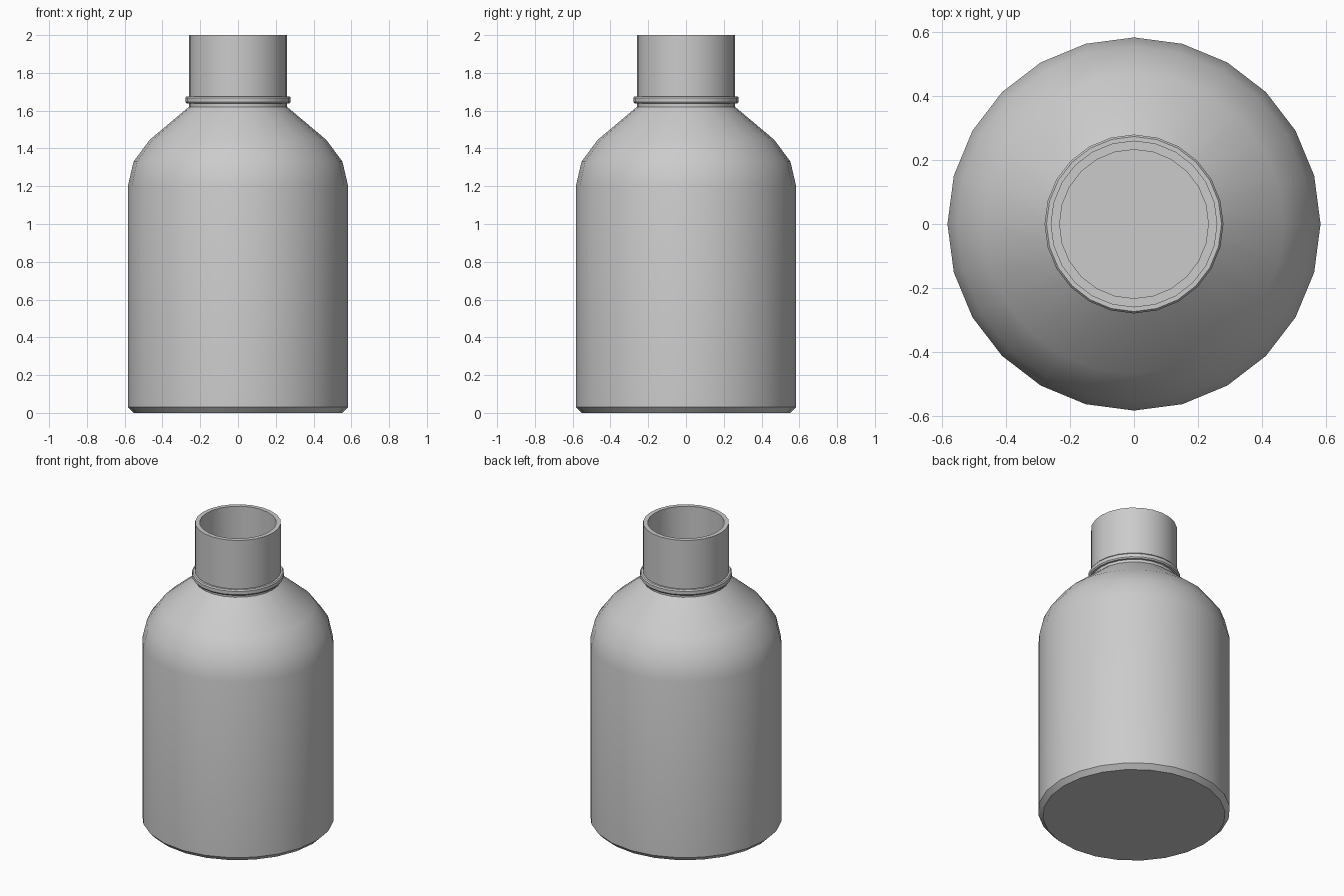
import bpy, bmesh, math

if "Cube" in bpy.data.objects:
    bpy.data.objects.remove(bpy.data.objects["Cube"])

SIDES = 24


def lathe(name, profile, closed=False):
    """Revolve (radius, z) points about z; radius 0 collapses to a pole."""
    bm = bmesh.new()
    verts = [bm.verts.new((r, 0, z)) for r, z in profile]
    edges = [bm.edges.new(p) for p in zip(verts, verts[1:])]
    if closed:
        edges.append(bm.edges.new((verts[-1], verts[0])))
    bmesh.ops.spin(bm, geom=verts + edges, cent=(0, 0, 0), axis=(0, 0, 1),
                   angle=math.tau, steps=SIDES, use_merge=True)
    bmesh.ops.remove_doubles(bm, verts=bm.verts, dist=1e-4)
    bmesh.ops.recalc_face_normals(bm, faces=bm.faces)
    mesh = bpy.data.meshes.new(name)
    bm.to_mesh(mesh)
    bm.free()
    obj = bpy.data.objects.new(name, mesh)
    bpy.context.collection.objects.link(obj)
    bpy.ops.object.select_all(action='DESELECT')
    obj.select_set(True)
    bpy.context.view_layer.objects.active = obj
    bpy.ops.object.shade_smooth_by_angle(angle=math.radians(32))
    return obj


# Hollow bottle: outer wall up to the rim, then down the inner wall
outer = [(0, 0), (0.553, 0), (0.582, 0.03), (0.582, 1.205), (0.553, 1.33),
         (0.467, 1.446), (0.26, 1.62), (0.26, 2.0)]
inner = [(0.232, 2.0), (0.232, 1.607), (0.447, 1.426), (0.527, 1.318),
         (0.554, 1.202), (0.554, 0.04), (0.542, 0.028), (0, 0.028)]
lathe("bottle", outer + inner)

# Raised collar around the neck
lathe("neck_collar", [(0.255, 1.638), (0.273, 1.638), (0.279, 1.646),
                      (0.279, 1.668), (0.273, 1.676), (0.255, 1.676)], closed=True)
